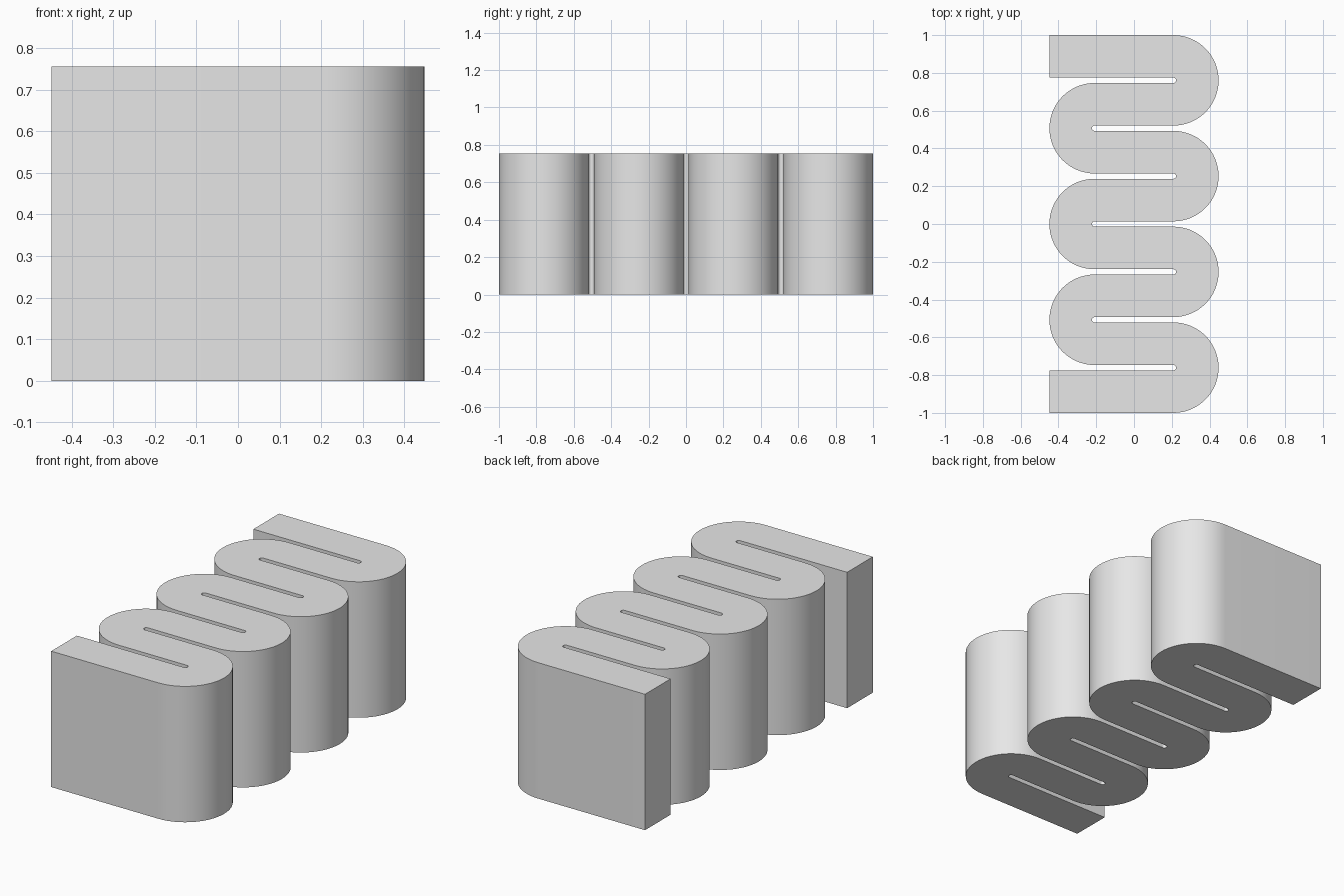
import bpy, bmesh, math

cube = bpy.data.objects.get("Cube")
if cube:
    bpy.data.objects.remove(cube, do_unlink=True)

STRIPS = 8          # straight runs of the folded band
WIDTH = 0.2255      # band thickness
PITCH = (2 - WIDTH) / (STRIPS - 1)
HALF_X = 0.448
HEIGHT = 0.755
SEGMENTS = 32       # steps per half-turn
BEND_X = HALF_X - (PITCH + WIDTH) / 2

# Both edges of the serpentine band, starting at the front open end
edge_a = [(-HALF_X, -1.0)]
edge_b = [(-HALF_X, -1.0 + WIDTH)]
for i in range(STRIPS - 1):
    side = 1 if i % 2 == 0 else -1
    centre_y = -1 + WIDTH / 2 + (i + 0.5) * PITCH
    for k in range(SEGMENTS + 1):
        t = math.pi * (k / SEGMENTS - 0.5)
        for edge, sign in ((edge_a, side), (edge_b, -side)):
            r = PITCH / 2 + sign * WIDTH / 2
            edge.append((side * (BEND_X + r * math.cos(t)),
                         centre_y + r * math.sin(t)))
edge_a.append((-HALF_X, 1.0))
edge_b.append((-HALF_X, 1.0 - WIDTH))

# Extrude the closed outline into a solid
bm = bmesh.new()
outline = [bm.verts.new((x, y, 0)) for x, y in edge_a + edge_b[::-1]]
base = bm.faces.new(outline)
result = bmesh.ops.extrude_face_region(bm, geom=[base], use_keep_orig=True)
top = [v for v in result["geom"] if isinstance(v, bmesh.types.BMVert)]
bmesh.ops.translate(bm, verts=top, vec=(0, 0, HEIGHT))
bmesh.ops.recalc_face_normals(bm, faces=bm.faces)
mesh = bpy.data.meshes.new("serpentine_band")
bm.to_mesh(mesh)
bm.free()

band = bpy.data.objects.new("serpentine_band", mesh)
bpy.context.collection.objects.link(band)

# Plain grey material
grey = bpy.data.materials.new("light_grey")
grey.use_nodes = True
colour = (0.8, 0.8, 0.8, 1)
grey.diffuse_color = colour
grey.node_tree.nodes["Principled BSDF"].inputs["Base Color"].default_value = colour
mesh.materials.append(grey)

# Smooth bends, crisp rims
bpy.ops.object.select_all(action="DESELECT")
band.select_set(True)
bpy.context.view_layer.objects.active = band
bpy.ops.object.shade_smooth_by_angle(angle=math.radians(30))
